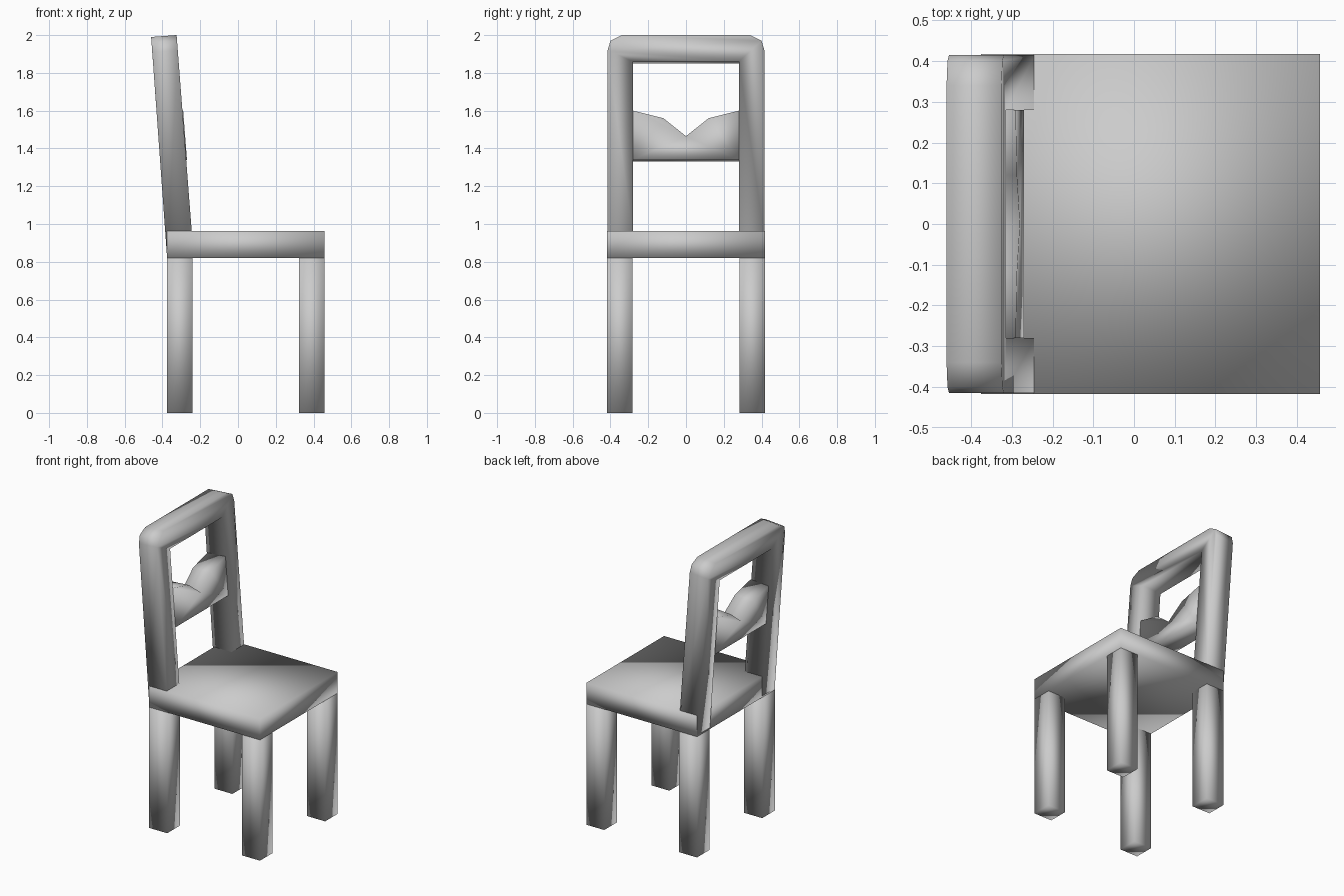
import bpy
import bmesh

if "Cube" in bpy.data.objects:
    bpy.data.objects.remove(bpy.data.objects["Cube"])

W = 0.417          # half width of the chair
T = 0.135          # thickness of the legs and posts
X0, X1 = -0.375, 0.457
LEG_TOP, SEAT_TOP = 0.82, 0.963


def finish(bm, name):
    bmesh.ops.recalc_face_normals(bm, faces=bm.faces)
    for f in bm.faces:
        f.smooth = True
    mesh = bpy.data.meshes.new(name)
    bm.to_mesh(mesh)
    bm.free()
    ob = bpy.data.objects.new(name, mesh)
    bpy.context.collection.objects.link(ob)
    return ob


def box(name, lo, hi):
    bm = bmesh.new()
    bmesh.ops.create_cube(bm, size=1)
    for v in bm.verts:
        v.co = [(a + b) / 2 + c * (b - a) for a, b, c in zip(lo, hi, v.co)]
    return finish(bm, name)


def leaning_panel(name, outline, inset=0.0, foot=None):
    """Extrude a (y, z) outline through the thickness of the leaning back."""
    bm = bmesh.new()
    front, back = [], []
    for y, z in outline:
        x = -0.325 + (2.0 - z) * 0.077
        zb = foot if foot and z < 1 else z - 0.01
        xb = -0.325 + (2.0 - z) * 0.077 - T
        if foot and z < 1:
            xb = X0 - 0.001
        front.append(bm.verts.new((x + inset, y, z)))
        back.append(bm.verts.new((xb + inset, y, zb)))
    bm.faces.new(front)
    bm.faces.new(back[::-1])
    n = len(outline)
    for i in range(n):
        j = (i + 1) % n
        bm.faces.new((front[i], back[i], back[j], front[j]))
    return finish(bm, name)


# Seat
box("seat", (X0, -W, LEG_TOP), (X1, W, SEAT_TOP))

# Four legs
for xname, x in (("back", X0), ("front", X1 - T)):
    for yname, y in (("right", -W), ("left", W - T)):
        box(f"{xname}_{yname}_leg", (x, y, 0), (x + T, y + T, LEG_TOP))

# Back frame: two posts and the chamfered top rail in one piece
half = [(0.28, 1.86), (0.28, 0.93), (0.415, 0.93),
        (0.415, 1.92), (0.40, 1.97), (0.34, 2.0)]
leaning_panel("back_frame", half + [(-y, z) for y, z in reversed(half)], foot=0.83)

# Cross rail with the notched top edge
rail = [(0.28, 1.34), (0.28, 1.60), (0.12, 1.56)]
leaning_panel("cross_rail",
              rail + [(0, 1.465)] + [(-y, z) for y, z in reversed(rail)], inset=0.004)
